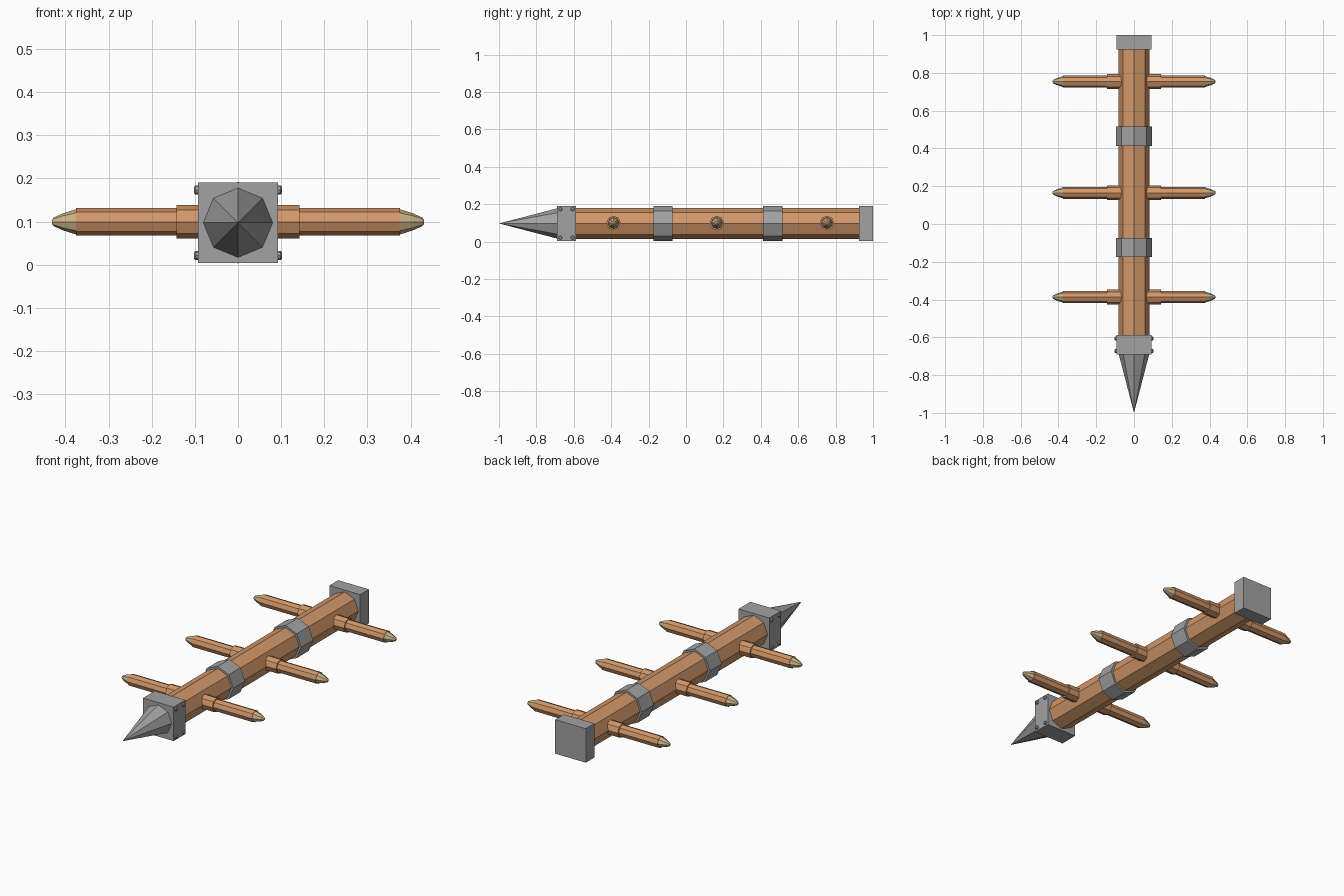
import bpy, bmesh, math
from mathutils import Vector

if "Cube" in bpy.data.objects:
    bpy.data.objects.remove(bpy.data.objects["Cube"])

ZC = 0.0975  # height of the beam's axis


def material(name, rgb):
    m = bpy.data.materials.new(name)
    m.diffuse_color = (*rgb, 1)
    m.use_nodes = True
    m.node_tree.nodes["Principled BSDF"].inputs["Base Color"].default_value = m.diffuse_color
    return m


WOOD = material("warm wood", (0.64, 0.31, 0.14))
PALE = material("pale cut wood", (0.58, 0.44, 0.24))
STEEL = material("grey steel", (0.36, 0.36, 0.36))


def finish(name, bm, mat):
    bmesh.ops.recalc_face_normals(bm, faces=bm.faces)
    me = bpy.data.meshes.new(name)
    bm.to_mesh(me)
    bm.free()
    me.materials.append(mat)
    ob = bpy.data.objects.new(name, me)
    bpy.context.collection.objects.link(ob)
    return ob


def lathe(name, mat, axis, profile, origin, sides=8):
    """Faceted solid: profile is (distance along axis, radius); radius 0 makes a point."""
    a = Vector(axis)
    up = Vector((0, 0, 1))
    side = a.cross(up)
    bm = bmesh.new()
    rings = []
    for d, r in profile:
        c = Vector(origin) + a * d
        if r == 0:
            rings.append([bm.verts.new(c)])
            continue
        angles = [2 * math.pi * i / sides for i in range(sides)]
        rings.append([bm.verts.new(c + r * (side * math.cos(t) + up * math.sin(t)))
                      for t in angles])
    for p, q in zip(rings, rings[1:]):
        for i in range(sides):
            j = (i + 1) % sides
            if len(q) == 1:
                bm.faces.new((p[i], p[j], q[0]))
            else:
                bm.faces.new((p[i], p[j], q[j], q[i]))
    for ring in (rings[0], rings[-1]):
        if len(ring) > 1:
            bm.faces.new(ring)
    return finish(name, bm, mat)


def box(name, mat, y0, y1, half):
    bm = bmesh.new()
    bmesh.ops.create_cube(bm, size=1)
    for v in bm.verts:
        v.co = Vector((v.co.x * 2 * half, (y0 + y1) / 2 + v.co.y * (y1 - y0),
                       ZC + v.co.z * 2 * half))
    return finish(name, bm, mat)


Y = (0, 1, 0)
axis_origin = (0, 0, ZC)

# main beam, metal bands and pointed head
lathe("beam", WOOD, Y, [(-0.62, 0.083), (0.95, 0.083)], axis_origin)
for k, (a, b) in enumerate([(-0.175, -0.073), (0.412, 0.517)]):
    lathe(f"band_{k + 1}", STEEL, Y, [(a, 0.0945), (b, 0.0945)], axis_origin)
lathe("head_point", STEEL, (0, -1, 0), [(0.68, 0.083), (1.0, 0)], axis_origin)

# square end blocks
box("front_block", STEEL, -0.69, -0.588, 0.093)
box("back_block", STEEL, 0.924, 1.0, 0.093)

# side spikes and rivets, mirrored left and right
for s, label in ((1, "right"), (-1, "left")):
    X = (s, 0, 0)
    for k, y in enumerate((-0.387, 0.165, 0.754)):
        o = (0, y, 0.0995)
        lathe(f"spike_collar_{label}_{k + 1}", WOOD, X, [(0.05, 0.039), (0.142, 0.039)], o)
        lathe(f"spike_shaft_{label}_{k + 1}", WOOD, X, [(0.13, 0.032), (0.376, 0.032)], o)
        lathe(f"spike_tip_{label}_{k + 1}", PALE, X,
              [(0.37, 0.029), (0.376, 0.029), (0.405, 0.02), (0.427, 0.01), (0.431, 0.005)], o)
    for y in (-0.672, -0.606):
        for dz in (-0.076, 0.076):
            lathe(f"rivet_{label}", STEEL, X,
                  [(0.09, 0.0105), (0.099, 0.0105), (0.102, 0.007)], (0, y, ZC + dz))
